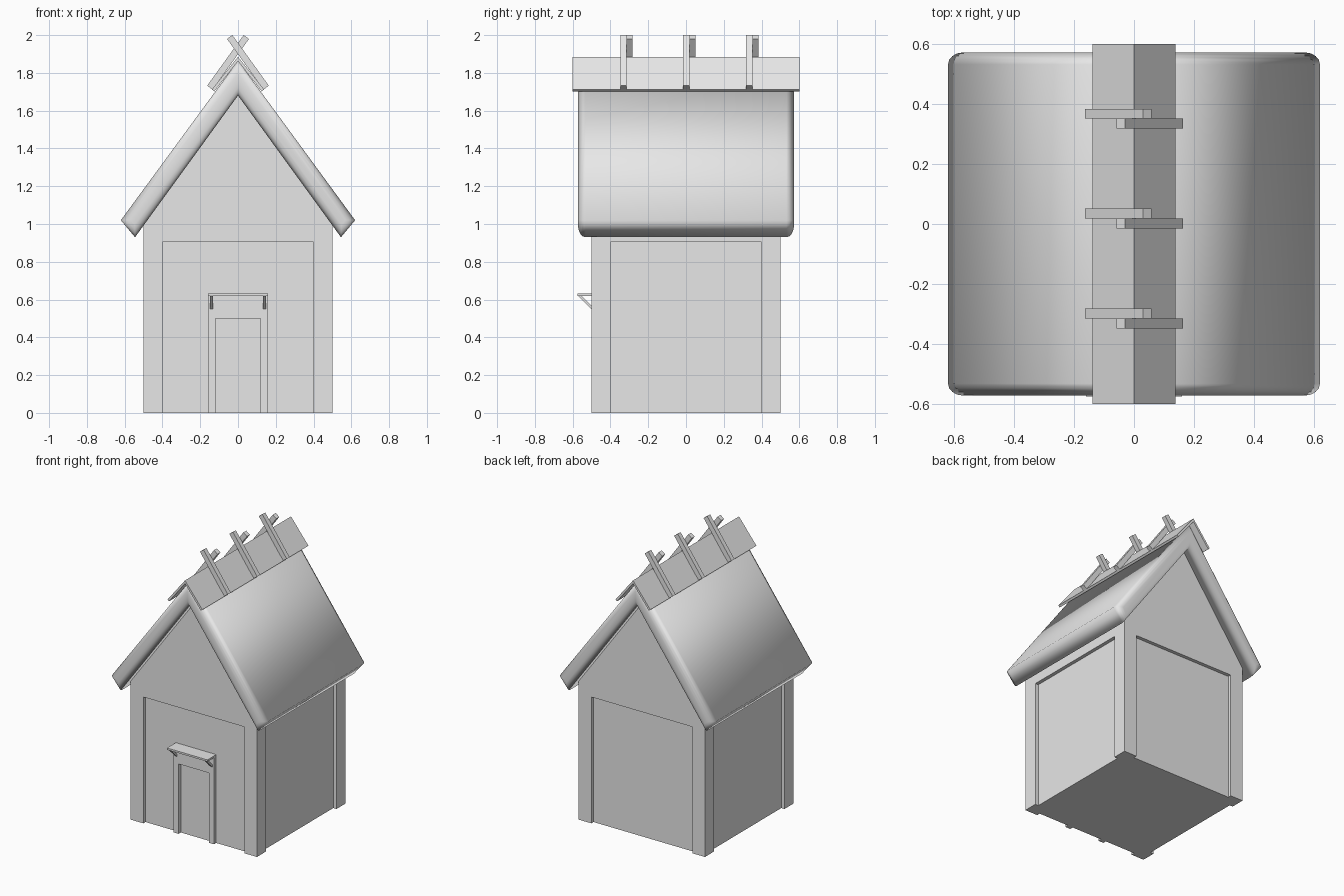
import bpy, bmesh
from math import atan2
from mathutils import Vector

if "Cube" in bpy.data.objects:
    bpy.data.objects.remove(bpy.data.objects["Cube"], do_unlink=True)

grey = bpy.data.materials.new("plain_grey")
grey.use_nodes = True
colour = (0.8, 0.8, 0.8, 1)
grey.diffuse_color = colour
grey.node_tree.nodes["Principled BSDF"].inputs["Base Color"].default_value = colour


def finish(name, bm):
    bmesh.ops.recalc_face_normals(bm, faces=bm.faces)
    mesh = bpy.data.meshes.new(name)
    bm.to_mesh(mesh)
    bm.free()
    mesh.materials.append(grey)
    obj = bpy.data.objects.new(name, mesh)
    bpy.context.collection.objects.link(obj)
    return obj


def prism(points, y0, y1):
    """Extrude an x-z outline along y."""
    bm = bmesh.new()
    face = bm.faces.new([bm.verts.new((x, y0, z)) for x, z in points])
    out = bmesh.ops.extrude_face_region(bm, geom=[face])
    moved = [v for v in out["geom"] if isinstance(v, bmesh.types.BMVert)]
    bmesh.ops.translate(bm, verts=moved, vec=(0, y1 - y0, 0))
    return bm


def box(name, lo, hi):
    outline = [(lo[0], lo[2]), (hi[0], lo[2]), (hi[0], hi[2]), (lo[0], hi[2])]
    return finish(name, prism(outline, lo[1], hi[1]))


def mirrored(half):
    """Complete a symmetric outline whose first and last points lie on x = 0."""
    return half + [(-x, z) for x, z in half[-2:0:-1]]


def plank(name, a, b, width, y0, y1):
    """Board running between two x-z points."""
    a, b = Vector(a), Vector(b)
    d = (b - a).normalized() * width / 2
    n = Vector((-d.y, d.x))
    return finish(name, prism([a - n, b - n, b + n, a + n], y0, y1))


# Walls with a recessed panel on each side
walls = finish("walls", prism(mirrored([(0, 0), (0.5, 0), (0.5, 1.01), (0, 1.69)]), -0.5, 0.5))
DEPTH, PANEL, TOP = 0.025, 0.4, 0.905
for axis in (0, 1):
    for side in (-1, 1):
        lo, hi = [-PANEL, -PANEL, -0.1], [PANEL, PANEL, TOP]
        lo[axis], hi[axis] = sorted((side * (0.5 - DEPTH), side * 0.6))
        cutter = box("panel_cutter", lo, hi)
        cutter.hide_render = True
        cut = walls.modifiers.new("panel", "BOOLEAN")
        cut.operation, cut.solver, cut.object = "DIFFERENCE", "EXACT", cutter
        bpy.context.view_layer.objects.active = walls
        bpy.ops.object.modifier_apply(modifier=cut.name)
        bpy.data.objects.remove(cutter, do_unlink=True)

# Door frame standing out from the front panel
frame = [(-0.16, 0), (-0.12, 0), (-0.12, 0.5), (0.12, 0.5),
         (0.12, 0), (0.16, 0), (0.16, 0.62), (-0.16, 0.62)]
finish("door_frame", prism(frame, -0.5, -0.47))

# Small canopy and its two slanted brackets
box("door_canopy", (-0.16, -0.575, 0.62), (0.16, -0.475, 0.633))
for name, x in (("left_bracket", 0.14), ("right_bracket", -0.14)):
    bar = plank(name, (-0.565, 0.622), (-0.495, 0.553), 0.012, -0.007, 0.007)
    for v in bar.data.vertices:
        v.co = (x - v.co.y, v.co.x, v.co.z)

# Thick roof with softly rounded gable ends
bm = prism(mirrored([(0, 1.68), (0.545, 0.93), (0.62, 1.02), (0, 1.865)]), -0.572, 0.572)
ends = [e for e in bm.edges if abs(e.verts[0].co.y - e.verts[1].co.y) < 0.01]
bmesh.ops.bevel(bm, geom=ends, offset=0.04, segments=4, profile=0.5, affect="EDGES")
roof = finish("roof", bm)
roof.data.shade_smooth()

# Ridge boards covering the top joint
for name, s in (("left_ridge_board", 1), ("right_ridge_board", -1)):
    outline = [(0, 1.885), (0.138, 1.712), (0.126, 1.702), (0, 1.862)]
    finish(name, prism([(s * x, z) for x, z in outline], -0.6, 0.6))

# Three pairs of crossed ridge poles
for i, y in enumerate((-0.315, 0.018, 0.351)):
    for name, s, y0, y1 in (("back_pole", 1, y, y + 0.033), ("front_pole", -1, y - 0.033, y)):
        plank(f"{name}_{i + 1}", (-0.149 * s, 1.722), (0.044 * s, 1.99), 0.035, y0, y1)
